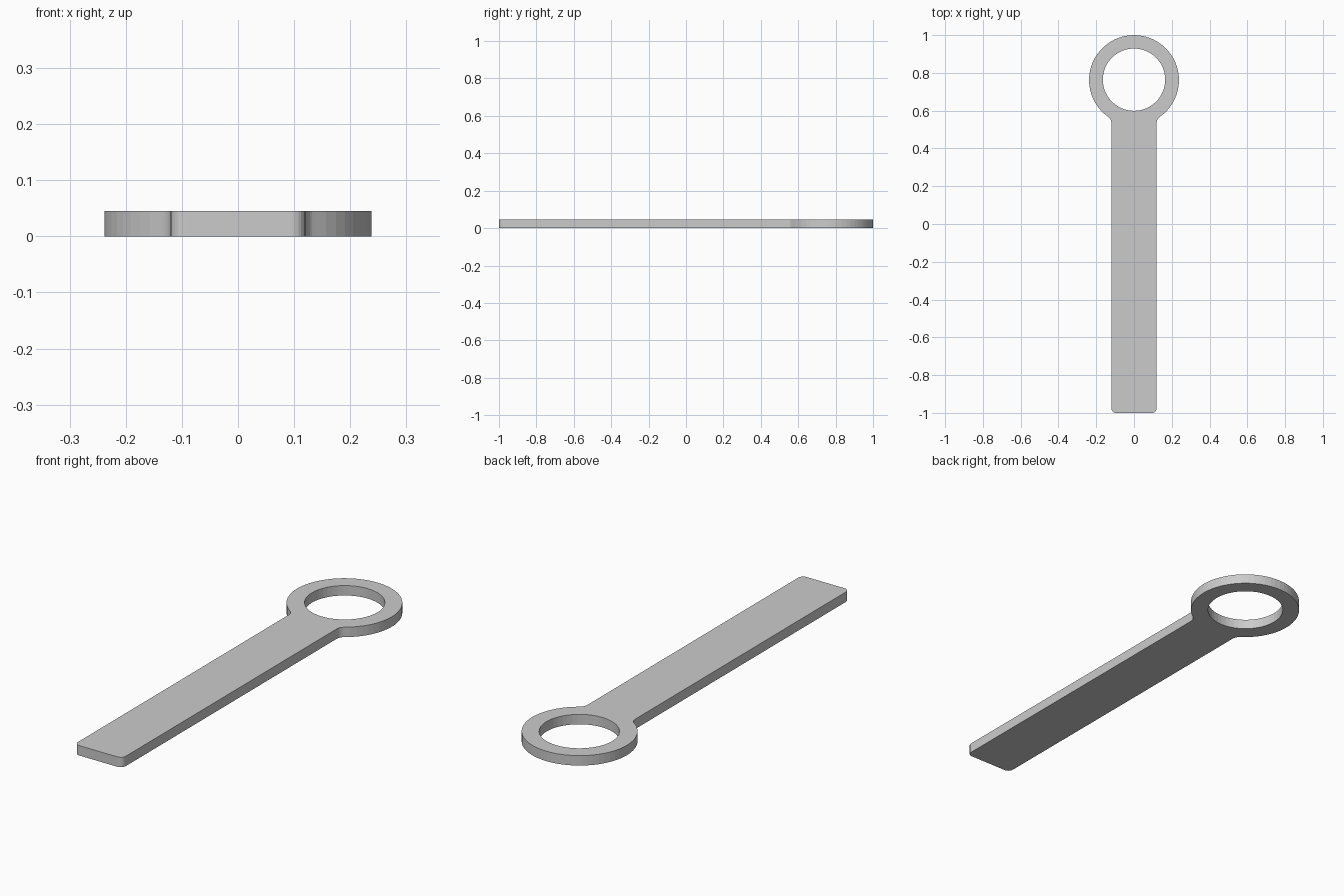
import bpy, bmesh
from math import sin, cos, pi, sqrt, atan2

if "Cube" in bpy.data.objects:
    bpy.data.objects.remove(bpy.data.objects["Cube"])

T = 0.045                # thickness
CY = 0.762               # ring centre
R_OUT, R_IN = 0.238, 0.165
HW = 0.12                # half width of the handle
R_FIL, R_COR = 0.04, 0.025


def arc(cx, cy, r, a0, a1, n):
    return [(cx + r * cos(a0 + (a1 - a0) * i / n),
             cy + r * sin(a0 + (a1 - a0) * i / n)) for i in range(n + 1)]


# Right half of the outline, bottom to top
fx = HW + R_FIL
dy = sqrt((R_OUT + R_FIL) ** 2 - fx ** 2)
ang = atan2(-dy, fx)                      # ring angle where the fillet meets it
right = arc(HW - R_COR, -1 + R_COR, R_COR, -pi / 2, 0, 6)
right += arc(fx, CY - dy, R_FIL, pi, pi + ang, 6)
right += arc(0, CY, R_OUT, ang, pi / 2, 24)[1:]

# Mirror to the left, and add the hole
outline = right + [(-x, y) for x, y in reversed(right[:-1])]
hole = arc(0, CY + 0.002, R_IN, 0, 2 * pi, 48)[:-1]

# Fill the profile and extrude it to thickness
bm = bmesh.new()
edges = []
for loop in (outline, hole):
    vs = [bm.verts.new((x, y, 0)) for x, y in loop]
    edges += [bm.edges.new((vs[i - 1], vs[i])) for i in range(len(vs))]
bmesh.ops.triangle_fill(bm, edges=edges, use_beauty=True, use_dissolve=False)
ext = bmesh.ops.extrude_face_region(bm, geom=bm.faces[:], use_keep_orig=True)
top = [g for g in ext["geom"] if isinstance(g, bmesh.types.BMVert)]
bmesh.ops.translate(bm, verts=top, vec=(0, 0, T))
bmesh.ops.recalc_face_normals(bm, faces=bm.faces[:])

mesh = bpy.data.meshes.new("ring_handle")
bm.to_mesh(mesh)
bm.free()
obj = bpy.data.objects.new("ring_handle", mesh)
bpy.context.collection.objects.link(obj)
